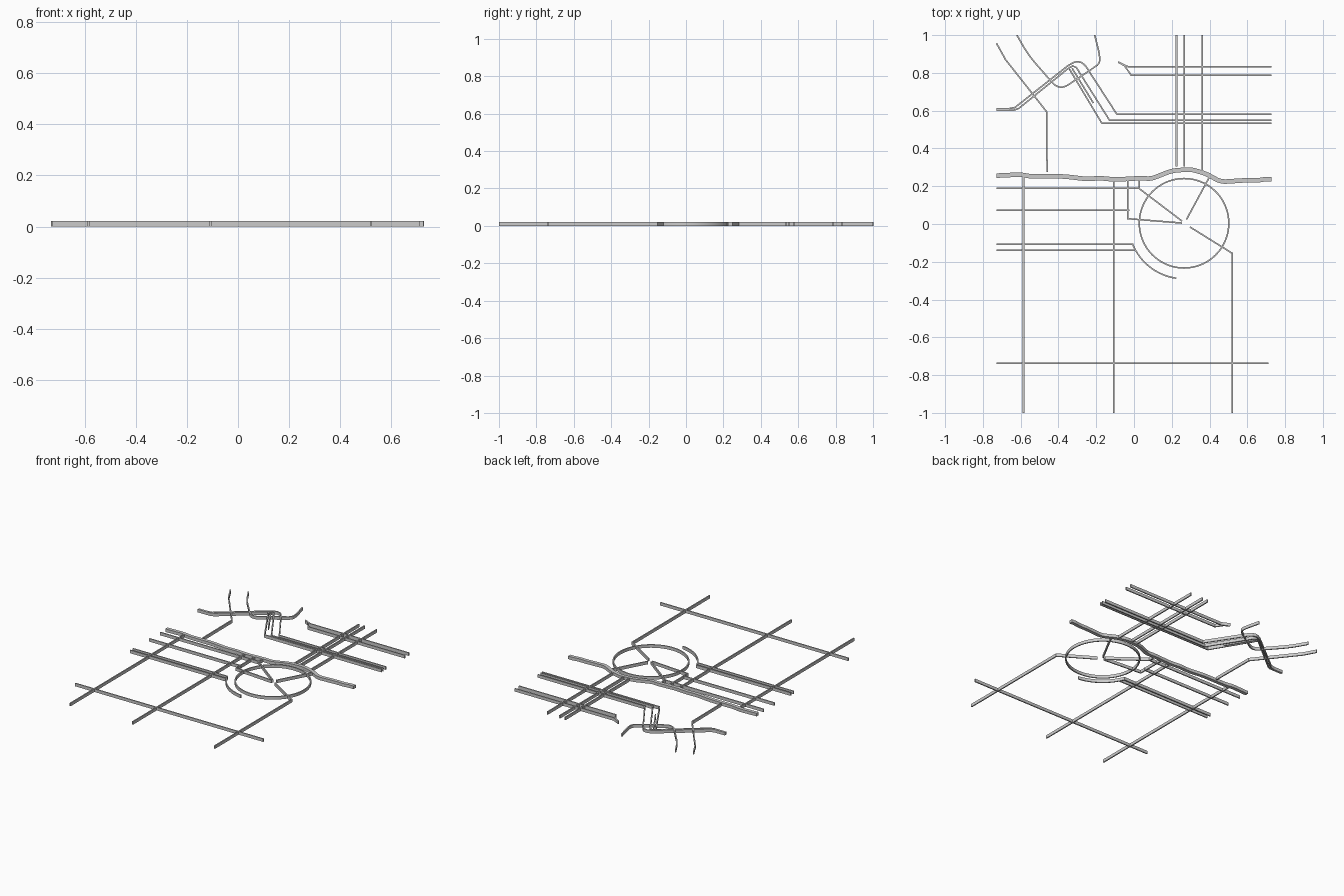
import bpy
import bmesh
from math import cos, sin, radians
from mathutils import Vector

cube = bpy.data.objects.get("Cube")
if cube:
    bpy.data.objects.remove(cube, do_unlink=True)

HEIGHT = 0.021
ROAD = 0.008
RIVER = 0.024
EDGE_X = 0.728


def rounded(points, radius, steps=6):
    """Replace each inner corner with a short curved bend."""
    result = [points[0]]
    for before, corner, after in zip(points, points[1:], points[2:]):
        to_before, to_after = before - corner, after - corner
        reach = min(radius, to_before.length * 0.48, to_after.length * 0.48)
        start = corner + to_before.normalized() * reach
        end = corner + to_after.normalized() * reach
        for i in range(steps + 1):
            t = i / steps
            result.append(start.lerp(corner, t).lerp(corner.lerp(end, t), t))
    return result + [points[-1]]


def arc(centre, radius, start, end, steps):
    angles = [radians(start + (end - start) * i / steps) for i in range(steps + 1)]
    return [(centre[0] + radius * cos(a), centre[1] + radius * sin(a)) for a in angles]


def strip(name, points, width=ROAD, bend=0, closed=False):
    """Upright ribbon of constant width with mitred corners along a ground path."""
    path = [Vector(p) for p in points]
    if bend:
        path = rounded(path, bend)
    count = len(path)
    bm = bmesh.new()
    rings = []
    for i, point in enumerate(path):
        ahead = path[(i + 1) % count] - point if closed or i < count - 1 else None
        behind = point - path[i - 1] if closed or i > 0 else None
        ahead = (ahead or behind).normalized()
        behind = (behind or ahead).normalized()
        along = (ahead + behind).normalized()
        side = Vector((-along.y, along.x)) * (width / 2 / max(along.dot(ahead), 0.5))
        left, right = point + side, point - side
        rings.append([bm.verts.new((p.x, p.y, z)) for p, z in
                      ((left, 0), (right, 0), (right, HEIGHT), (left, HEIGHT))])
    pairs = list(zip(rings, rings[1:]))
    if closed:
        pairs.append((rings[-1], rings[0]))
    else:
        bm.faces.new(rings[0])
        bm.faces.new(rings[-1])
    for a, b in pairs:
        for k in range(4):
            n = (k + 1) % 4
            bm.faces.new((a[k], a[n], b[n], b[k]))
    bmesh.ops.recalc_face_normals(bm, faces=bm.faces)
    mesh = bpy.data.meshes.new(name)
    bm.to_mesh(mesh)
    bm.free()
    obj = bpy.data.objects.new(name, mesh)
    bpy.context.collection.objects.link(obj)
    if bend or closed or count > 12:
        bpy.ops.object.select_all(action='DESELECT')
        obj.select_set(True)
        bpy.context.view_layer.objects.active = obj
        bpy.ops.object.shade_smooth_by_angle(angle=radians(30))
    return obj


# Ring road, its outer arc and the spokes towards the centre
hub = (0.265, 0.004)
strip("ring_road", arc(hub, 0.237, 0, 360, 72)[:-1], closed=True)
strip("outer_arc_road", [(-EDGE_X, -0.108)] + arc(hub, 0.294, 202, 262, 20))
strip("north_spoke", [(0.278, 0.024), (0.4, 0.25)])
strip("south_spoke", [(0.295, -0.015), (0.52, -0.155), (0.52, -1)])
strip("west_spoke", [(-0.033, 0.24), (-0.033, 0.028), (0.255, 0.005)])
strip("northwest_spoke", [(0.028, 0.245), (0.028, 0.187), (0.255, 0.015)])

# River
strip("river", [
    (-EDGE_X, 0.256), (-0.6, 0.262), (-0.55, 0.252), (-0.37, 0.252),
    (-0.25, 0.238), (-0.18, 0.243), (-0.1, 0.235), (0.04, 0.243),
    (0.09, 0.239), (0.2, 0.282), (0.3, 0.29), (0.38, 0.267),
    (0.46, 0.223), (0.6, 0.232), (0.65, 0.23), (0.7, 0.238), (EDGE_X, 0.236),
], RIVER, bend=0.03)

# Straight streets running west to east
for label, y, end in (("upper", 0.188, 0.028), ("middle", 0.072, -0.025),
                      ("lower", -0.138, 0.008), ("southern", -0.738, 0.712)):
    strip(label + "_cross_street", [(-EDGE_X, y), (end, y)])

# Straight streets running south to north
for label, x, low, high in (("far_west", -0.585, -1, 0.255),
                            ("west", -0.107, -1, 0.235),
                            ("north_left", 0.225, 0.305, 1),
                            ("north_middle", 0.267, 0.305, 1),
                            ("north_right", 0.362, 0.28, 1)):
    strip(label + "_avenue", [(x, low), (x, high)])

# Paired streets in the north east
strip("northeast_street_upper", [(-0.085, 0.858), (-0.03, 0.832), (EDGE_X, 0.832)])
strip("northeast_street_lower", [(-0.085, 0.858), (-0.05, 0.838),
                                 (-0.015, 0.787), (EDGE_X, 0.787)])

# Bundle of tracks bending over the north west hill
strip("outer_track", [(-EDGE_X, 0.611), (-0.645, 0.611), (-0.31, 0.895),
                      (-0.09, 0.58), (EDGE_X, 0.58)], bend=0.075)
bpy.data.objects.remove(bpy.data.objects["outer_track"], do_unlink=True)
strip("outer_track", [(-EDGE_X, 0.611), (-0.66, 0.611), (-0.63, 0.617),
                      (-0.35, 0.838), (-0.32, 0.855), (-0.3, 0.86),
                      (-0.275, 0.854), (-0.255, 0.835),
                      (-0.09, 0.58), (EDGE_X, 0.58)])
strip("middle_track", [(-EDGE_X, 0.603), (-0.635, 0.603), (-0.61, 0.612),
                       (-0.35, 0.822), (-0.325, 0.837), (-0.305, 0.828),
                       (-0.13, 0.55), (EDGE_X, 0.55)])
strip("inner_track", [(-0.342, 0.82), (-0.17, 0.533), (EDGE_X, 0.533)])
strip("short_track", [(-0.328, 0.825), (-0.215, 0.64)])

# Winding roads in the north west corner
strip("northwest_road", [(-EDGE_X, 0.957), (-0.68, 0.87), (-0.463, 0.595),
                         (-0.46, 0.275)])
strip("winding_road", [(-0.62, 1), (-0.56, 0.895), (-0.395, 0.705),
                       (-0.18, 0.85), (-0.183, 0.9), (-0.208, 1)], bend=0.06)
